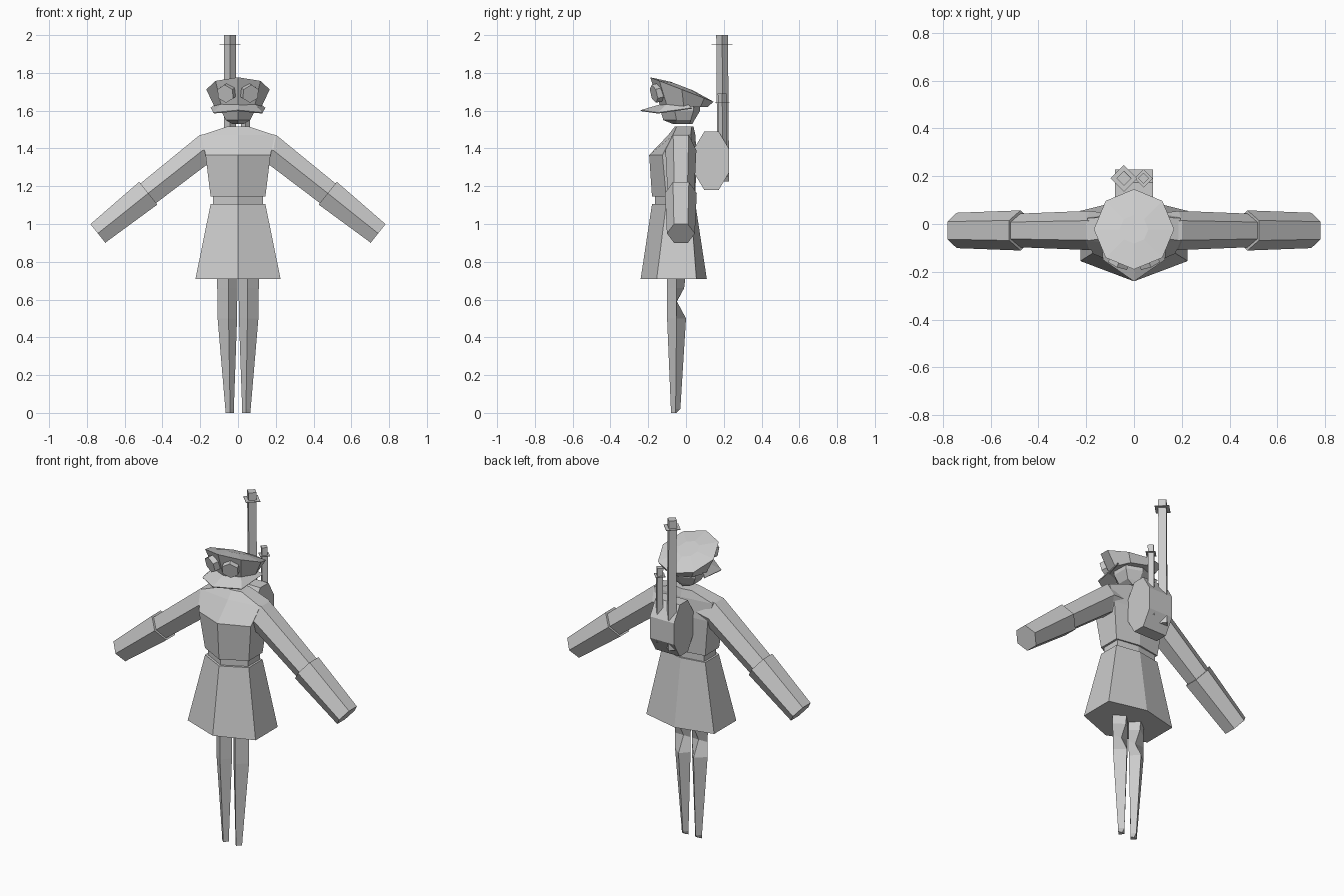
import bpy, bmesh, math
from mathutils import Vector, Matrix

if "Cube" in bpy.data.objects:
    bpy.data.objects.remove(bpy.data.objects["Cube"])

grey = bpy.data.materials.new("plain_grey")
grey.diffuse_color = (0.6, 0.6, 0.6, 1)
grey.use_nodes = True
grey.node_tree.nodes["Principled BSDF"].inputs["Base Color"].default_value = grey.diffuse_color


def finish(name, bm):
    bmesh.ops.recalc_face_normals(bm, faces=bm.faces)
    me = bpy.data.meshes.new(name)
    bm.to_mesh(me)
    bm.free()
    me.materials.append(grey)
    ob = bpy.data.objects.new(name, me)
    bpy.context.collection.objects.link(ob)
    return ob


def loft(name, rings):
    """Skin a list of equal-length point rings and cap both ends."""
    bm = bmesh.new()
    vs = [[bm.verts.new(p) for p in r] for r in rings]
    n = len(vs[0])
    for a, b in zip(vs, vs[1:]):
        for i in range(n):
            j = (i + 1) % n
            bm.faces.new((a[i], a[j], b[j], b[i]))
    bm.faces.new(vs[0])
    bm.faces.new(vs[-1])
    return finish(name, bm)


def body_ring(z, front, fx, fy, bx, by, back):
    """Symmetric hexagon with a ridge at the front and the back."""
    return [(0, front, z), (fx, fy, z), (bx, by, z),
            (0, back, z), (-bx, by, z), (-fx, fy, z)]


def circle(n, r, cx, cy, z, start=0.0):
    """Polygon ring; z may be a function of y."""
    out = []
    for i in range(n):
        a = start + 2 * math.pi * i / n
        y = cy + r * math.sin(a)
        out.append((cx + r * math.cos(a), y, z(y) if callable(z) else z))
    return out


# coat: skirt, waist and torso
loft("skirt", [body_ring(0.71, -0.24, 0.225, -0.155, 0.225, 0.055, 0.11),
               body_ring(1.105, -0.18, 0.145, -0.105, 0.145, 0.025, 0.05)])
loft("waist", [body_ring(1.09, -0.165, 0.133, -0.095, 0.133, 0.02, 0.04),
               body_ring(1.16, -0.165, 0.133, -0.095, 0.133, 0.02, 0.04)])
loft("torso", [body_ring(1.145, -0.18, 0.145, -0.105, 0.145, 0.025, 0.05),
               body_ring(1.365, -0.195, 0.172, -0.125, 0.172, 0.04, 0.055),
               body_ring(1.47, -0.095, 0.195, -0.07, 0.195, 0.025, 0.05),
               body_ring(1.515, -0.06, 0.06, -0.05, 0.06, 0.03, 0.04)])


def arm_ring(s, x, z, u, h, w, cy=-0.027):
    u = Vector(u).normalized() * h
    spec = [(1, -.5), (1, .5), (0, 1), (-1, .5), (-1, -.5), (0, -1)]
    return [(s * (x + u.x * k), cy + w * q, z + u.y * k) for k, q in spec]


# arms, cuffs and legs on both sides
slant = (0.62, 0.78)
for s, side in ((1, "left"), (-1, "right")):
    loft(side + "_sleeve", [arm_ring(s, 0.10, 1.40, (0.1, 1), 0.08, 0.07),
                            arm_ring(s, 0.187, 1.39, (0.18, 1), 0.083, 0.082),
                            arm_ring(s, 0.49, 1.151, slant, 0.066, 0.07)])
    loft(side + "_cuff", [arm_ring(s, 0.475, 1.163, slant, 0.077, 0.084),
                          arm_ring(s, 0.742, 0.95, slant, 0.063, 0.074)])
    legs = []
    for z, inner, mid, outer, front, side_y, back in (
            (0.0, 0.022, 0.042, 0.066, -0.08, -0.055, -0.05),
            (0.02, 0.022, 0.042, 0.067, -0.08, -0.055, -0.03),
            (0.50, 0.005, 0.05, 0.108, -0.10, -0.05, 0.0),
            (0.59, 0.004, 0.05, 0.108, -0.10, -0.05, -0.048),
            (0.66, 0.003, 0.05, 0.11, -0.10, -0.05, -0.01),
            (0.74, 0.003, 0.05, 0.112, -0.10, -0.05, 0.0)):
        legs.append([(s * mid, front, z), (s * outer, side_y, z),
                     (s * mid, back, z), (s * inner, side_y, z)])
    loft(side + "_leg", legs)

# head with a pointed chin
loft("head", [body_ring(1.53, -0.07, 0.03, -0.05, 0.03, 0.02, 0.035),
              body_ring(1.55, -0.12, 0.065, -0.05, 0.065, 0.025, 0.045),
              body_ring(1.60, -0.135, 0.09, -0.06, 0.09, 0.04, 0.075),
              body_ring(1.64, -0.12, 0.09, -0.06, 0.09, 0.04, 0.075)])

# cap: flared tilted crown with a slightly domed top
tilt = lambda y: 1.712 - 0.385 * (y + 0.022)
dome = lambda y: tilt(y) + 0.018
loft("cap_crown", [circle(8, 0.125, 0, -0.012, lambda y: 1.622 - 0.03 * y),
                   circle(8, 0.168, 0, -0.022, tilt),
                   circle(8, 0.06, 0, -0.022, dome)])

# cap visor: thin sheet reaching forward and drooping at the sides
visor_in = [(-0.12, 0.01), (-0.09, -0.10), (0, -0.13), (0.09, -0.10), (0.12, 0.01)]
visor_out = [(-0.145, 0.03), (-0.13, -0.15), (0, -0.24), (0.13, -0.15), (0.145, 0.03)]
visor_z = [1.615, 1.59, 1.603, 1.59, 1.615]
bm = bmesh.new()
a = [bm.verts.new((x, y, 1.635)) for x, y in visor_in]
b = [bm.verts.new((x, y, z)) for (x, y), z in zip(visor_out, visor_z)]
for i in range(4):
    bm.faces.new((a[i], a[i + 1], b[i + 1], b[i]))
visor = finish("cap_visor", bm)
mod = visor.modifiers.new("thickness", "SOLIDIFY")
mod.thickness = 0.006

# goggles on the front of the cap
for s, side in ((1, "left"), (-1, "right")):
    bm = bmesh.new()
    pose = (Matrix.Translation((s * 0.058, -0.148, 1.695))
            @ Matrix.Rotation(s * math.radians(22), 4, "Z")
            @ Matrix.Rotation(math.radians(104), 4, "X"))
    bmesh.ops.create_cone(bm, cap_ends=True, segments=6, radius1=0.049,
                          radius2=0.049, depth=0.05, matrix=pose)
    finish(side + "_goggle", bm)

# round pack on the back: octagonal drum lying across
drum = [[(x, 0.135 + q, 1.335 + w) for q, w, _ in
         [(0.1 * math.cos(t), 0.167 * math.sin(t), 0) for t in
          [math.pi * (i + 0.5) / 4 for i in range(8)]]] for x in (-0.08, 0.08)]
loft("back_pack", drum)

# two long barrels with diamond sections and thin collars
for name, x, r, flange, z0, z1 in (("long_barrel", -0.042, 0.031, 0.056, 1.225, 2.0),
                                   ("short_barrel", 0.04, 0.023, 0.038, 1.25, 1.69)):
    loft(name, [circle(4, r, x, 0.197, z0), circle(4, r, x, 0.191, z1)])
    loft(name + "_collar", [circle(4, flange, x, 0.191, z1 - 0.05),
                            circle(4, flange, x, 0.191, z1 - 0.046)])
